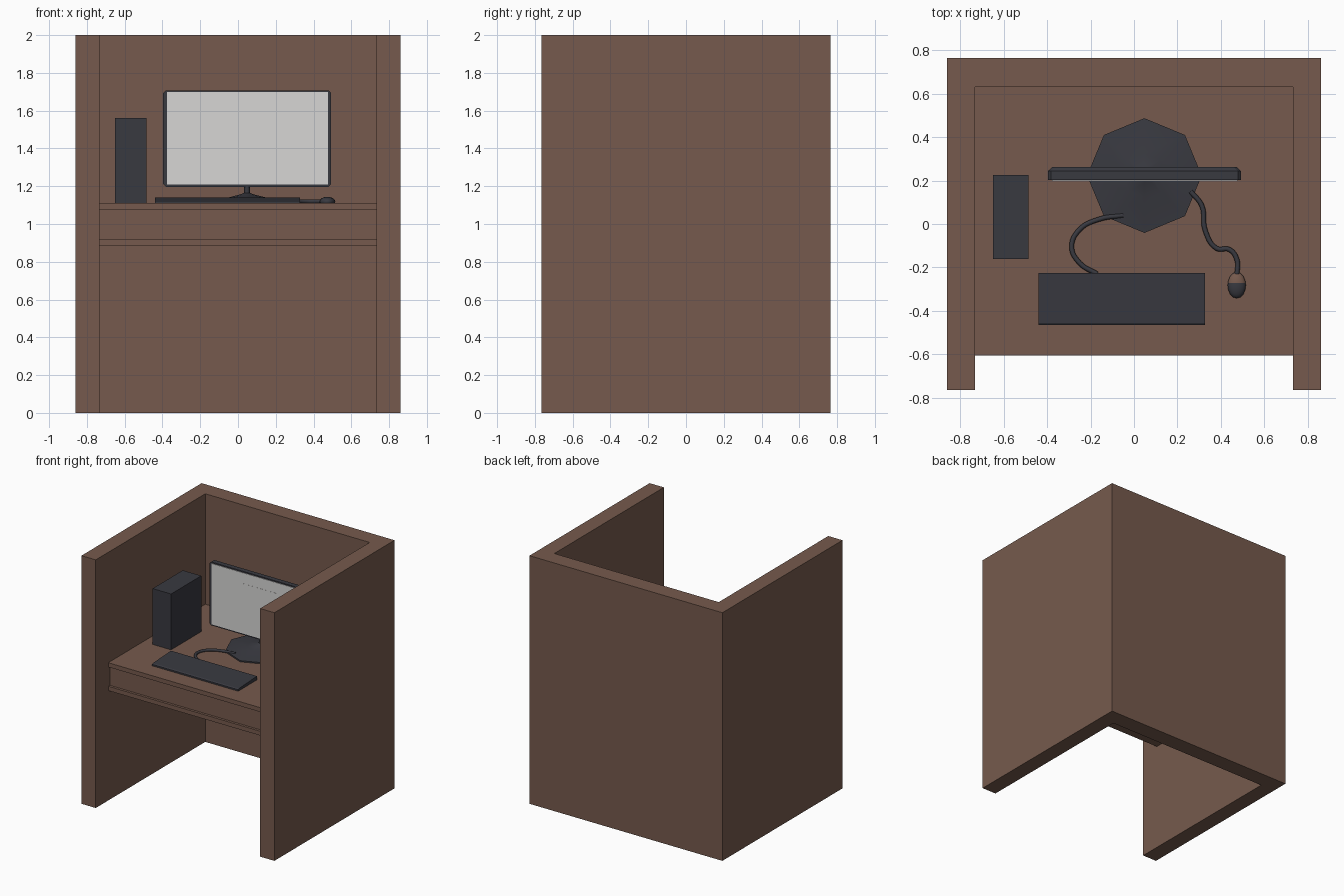
import bpy, bmesh, math

if "Cube" in bpy.data.objects:
    bpy.data.objects.remove(bpy.data.objects["Cube"])


def material(name, rgb):
    m = bpy.data.materials.new(name)
    m.diffuse_color = (*rgb, 1)
    m.use_nodes = True
    m.node_tree.nodes["Principled BSDF"].inputs["Base Color"].default_value = m.diffuse_color
    return m


BROWN = material("brown_wood", (0.181, 0.102, 0.074))
DARK = material("dark_plastic", (0.040, 0.041, 0.051))
SCREEN = material("pale_screen", (0.68, 0.675, 0.66))


def finish(name, bm, *mats):
    bmesh.ops.recalc_face_normals(bm, faces=bm.faces)
    me = bpy.data.meshes.new(name)
    bm.to_mesh(me)
    bm.free()
    ob = bpy.data.objects.new(name, me)
    bpy.context.collection.objects.link(ob)
    for m in mats:
        me.materials.append(m)
    return ob


def smooth(ob, angle):
    bpy.ops.object.select_all(action='DESELECT')
    ob.select_set(True)
    bpy.context.view_layer.objects.active = ob
    bpy.ops.object.shade_smooth_by_angle(angle=math.radians(angle))


def loft(name, rings, mat):
    """Closed solid through rings that have equal point counts."""
    bm = bmesh.new()
    vs = [[bm.verts.new(p) for p in r] for r in rings]
    n = len(rings[0])
    for a, b in zip(vs, vs[1:]):
        for i in range(n):
            j = (i + 1) % n
            bm.faces.new((a[i], a[j], b[j], b[i]))
    bm.faces.new(vs[0])
    bm.faces.new(vs[-1])
    return finish(name, bm, mat)


def box(name, x0, x1, y0, y1, z0, z1, mat):
    base = [(x0, y0), (x1, y0), (x1, y1), (x0, y1)]
    return loft(name, [[(x, y, z) for x, y in base] for z in (z0, z1)], mat)


# Booth walls: one U-shaped profile raised to full height
u = [(-.86, -.765), (-.733, -.765), (-.733, .63), (.733, .63),
     (.733, -.765), (.86, -.765), (.86, .765), (-.86, .765)]
loft("booth_walls", [[(x, y, z) for x, y in u] for z in (0, 2)], BROWN)

# Desk: two slabs with a slightly recessed apron between
box("desk_top", -.733, .733, -.605, .63, 1.075, 1.11, BROWN)
box("desk_apron", -.733, .733, -.585, .63, .92, 1.075, BROWN)
box("desk_bottom", -.733, .733, -.605, .63, .885, .92, BROWN)

# Computer tower
box("computer_tower", -.65, -.485, -.16, .225, 1.11, 1.56, DARK)

# Keyboard: wedge profile swept along x
wedge = [(-.465, 1.11), (-.465, 1.122), (-.455, 1.128), (-.225, 1.14), (-.225, 1.11)]
loft("keyboard", [[(x, y, z) for y, z in wedge] for x in (-.44, .327)], DARK)


def chamfered(y, inset, c):
    """Rectangle with cut corners in the monitor plane."""
    x0, x1, z0, z1 = -.397 + inset, .493 - inset, 1.197 + inset, 1.708 - inset
    pts = [(x0 + c, z0), (x1 - c, z0), (x1, z0 + c), (x1, z1 - c),
           (x1 - c, z1), (x0 + c, z1), (x0, z1 - c), (x0, z0 + c)]
    return [(x, y, z) for x, z in pts]


# Monitor with a chamfered back, and its screen
loft("monitor_case", [chamfered(.203, 0, .015), chamfered(.243, 0, .015),
                      chamfered(.262, .02, .012)], DARK)
box("screen", -.377, .477, .199, .204, 1.208, 1.698, SCREEN)
box("screen_strip", -.105, .205, .198, .2, 1.603, 1.612, SCREEN)


def ring(r, z, n=8):
    return [(.048 + r * math.cos(2 * math.pi * i / n),
             .223 + r * math.sin(2 * math.pi * i / n), z) for i in range(n)]


# Stand: low eight-sided cone flowing into the neck
stand = loft("monitor_stand", [ring(.264, 1.11), ring(.264, 1.12), ring(.1, 1.14),
                               ring(.035, 1.157), ring(.015, 1.165), ring(.015, 1.21)], DARK)
smooth(stand, 50)

# Mouse: flattened half egg with a brown rear part
bm = bmesh.new()
bmesh.ops.create_uvsphere(bm, u_segments=16, v_segments=12, radius=1)
for v in bm.verts:
    x, y, z = v.co
    v.co = (.473 + .042 * x, -.282 + .06 * y, 1.118 + .026 * z)
cut = bmesh.ops.bisect_plane(bm, geom=bm.verts[:] + bm.edges[:] + bm.faces[:],
                             plane_co=(0, 0, 1.111), plane_no=(0, 0, 1), clear_inner=True)
bmesh.ops.holes_fill(bm, edges=[e for e in bm.edges if e.is_boundary])
bmesh.ops.bisect_plane(bm, geom=bm.verts[:] + bm.edges[:] + bm.faces[:],
                       plane_co=(0, -.272, 0), plane_no=(0, 1, 0))
for f in bm.faces:
    c = f.calc_center_median()
    f.material_index = 1 if c.y > -.272 and c.z > 1.125 else 0
smooth(finish("mouse", bm, DARK, BROWN), 50)


# Cables: round curves lying on the desk
def cable(name, pts):
    cu = bpy.data.curves.new(name, 'CURVE')
    cu.dimensions = '3D'
    cu.bevel_depth = .011
    cu.bevel_resolution = 2
    cu.resolution_u = 6
    cu.use_fill_caps = True
    sp = cu.splines.new('BEZIER')
    sp.bezier_points.add(len(pts) - 1)
    for bp, (x, y) in zip(sp.bezier_points, pts):
        bp.co = (x, y, 1.12)
        bp.handle_left_type = bp.handle_right_type = 'AUTO'
    cu.materials.append(DARK)
    ob = bpy.data.objects.new(name, cu)
    bpy.context.collection.objects.link(ob)
    bpy.ops.object.select_all(action='DESELECT')
    ob.select_set(True)
    bpy.context.view_layer.objects.active = ob
    bpy.ops.object.convert(target='MESH')
    smooth(bpy.context.view_layer.objects.active, 50)


cable("keyboard_cable", [(-.17, -.23), (-.25, -.18), (-.287, -.105), (-.25, -.025),
                         (-.16, .022), (-.05, .04)])
cable("mouse_cable", [(.26, .15), (.312, .085), (.328, -.03), (.38, -.112),
                      (.44, -.118), (.474, -.165), (.474, -.235)])
